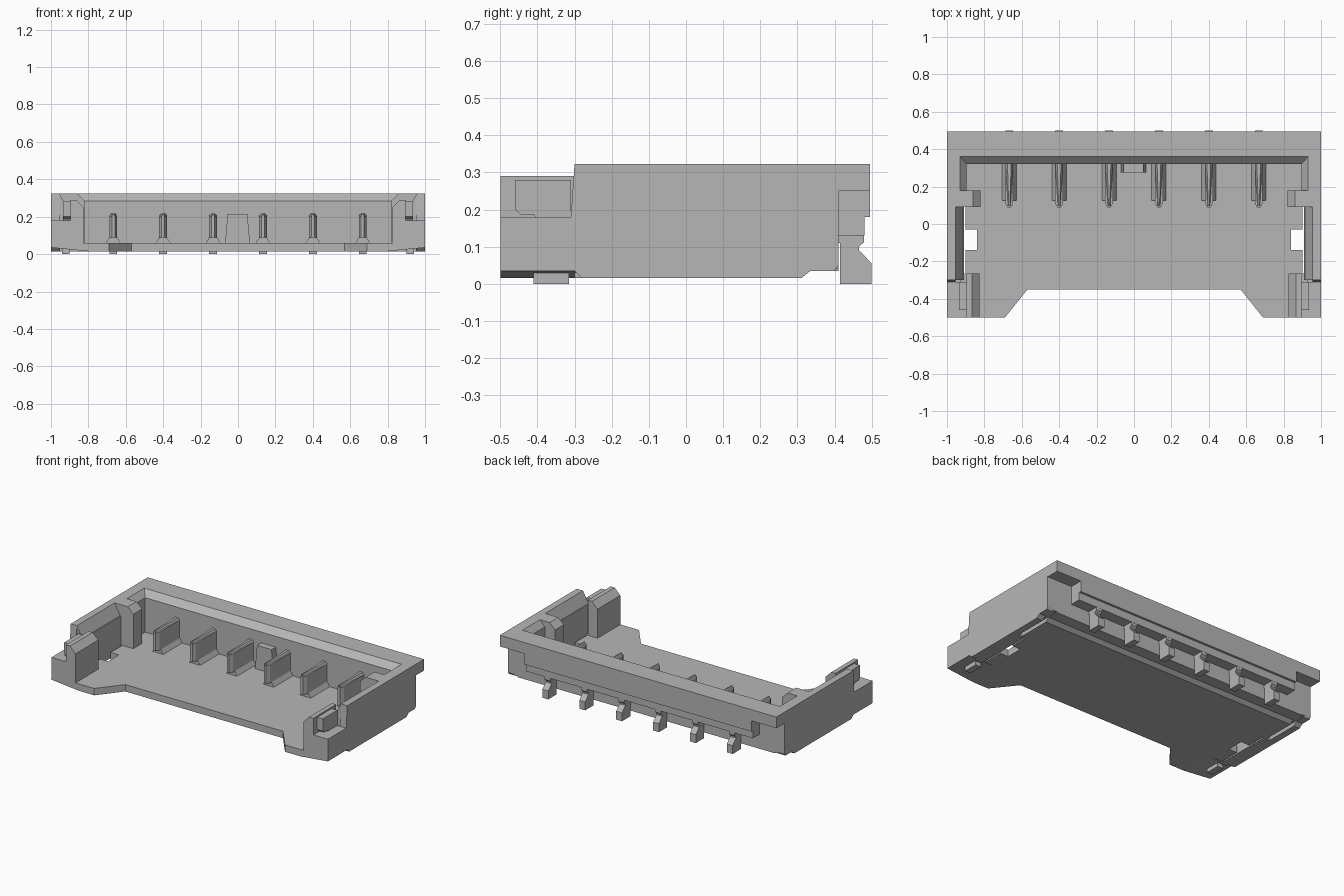
import bpy, bmesh

if "Cube" in bpy.data.objects:
    bpy.data.objects.remove(bpy.data.objects["Cube"], do_unlink=True)

GREY = (0.47, 0.47, 0.47, 1)
mat = bpy.data.materials.new("light grey")
mat.use_nodes = True
mat.diffuse_color = GREY
mat.node_tree.nodes["Principled BSDF"].inputs["Base Color"].default_value = GREY


def prism(name, axis, pts, lo, hi, mirror=False, adjust=None):
    """Extrude a 2D profile along an axis from lo to hi."""
    place = {"x": lambda a, b, c: (c, a, b),
             "y": lambda a, b, c: (a, c, b),
             "z": lambda a, b, c: (a, b, c)}[axis]
    bm = bmesh.new()
    ends = [[bm.verts.new(place(a, b, c)) for a, b in pts] for c in (lo, hi)]
    bm.faces.new(ends[0])
    bm.faces.new(ends[1])
    n = len(pts)
    for i in range(n):
        j = (i + 1) % n
        bm.faces.new((ends[0][i], ends[0][j], ends[1][j], ends[1][i]))
    if adjust:
        for v in bm.verts:
            adjust(v.co)
    bmesh.ops.recalc_face_normals(bm, faces=bm.faces)
    mesh = bpy.data.meshes.new(name)
    bm.to_mesh(mesh)
    bm.free()
    mesh.materials.append(mat)
    ob = bpy.data.objects.new(name, mesh)
    bpy.context.collection.objects.link(ob)
    if mirror:
        ob.modifiers.new("Mirror", "MIRROR").use_mirror_merge = False
    return ob


def box(name, x0, x1, y0, y1, z0, z1, mirror=False):
    return prism(name, "z", [(x0, y0), (x1, y0), (x1, y1), (x0, y1)], z0, z1, mirror)


def both_sides(half):
    """Close a half outline by reflecting it across x = 0."""
    return half + [(-x, y) for x, y in reversed(half)]


# Floor: upper plate with the front cut-out and the side openings
slot = [(0.90, -0.265), (0.90, -0.14), (0.84, -0.14),
        (0.84, -0.03), (0.90, -0.03), (0.90, 0.09)]
prism("floor_plate", "z", both_sides(
    [(0.57, -0.35), (0.69, -0.5), (1, -0.5), (1, -0.31), (0.93, -0.31),
     (0.93, -0.265)] + slot + [(0.93, 0.09), (0.93, 0.41)]), 0.035, 0.06)


# Floor: lower plate with a chamfered rear edge
def rear_chamfer(co):
    if co.z < 0.02 and co.y > 0.3:
        co.y = 0.31


prism("floor_underside", "z", both_sides(
    [(0.57, -0.35), (0.69, -0.5), (0.80, -0.5), (0.80, -0.28), (0.93, -0.28),
     (0.93, -0.265)] + slot + [(0.93, 0.09), (0.93, 0.335)]),
    0.015, 0.035, adjust=rear_chamfer)
prism("ear_underside_wedge", "y", [(0.80, 0.015), (1, 0.035), (0.80, 0.035)],
      -0.5, -0.28, True)

# Side walls: outer skin, then the sloped inner faces
prism("side_wall", "x",
      [(-0.28, 0.015), (0.31, 0.015), (0.335, 0.035), (0.40, 0.035),
       (0.41, 0.05), (0.41, 0.323), (-0.30, 0.323), (-0.31, 0.18),
       (-0.31, 0.035), (-0.30, 0.035)], 0.955, 1, True)
prism("side_wall_lip", "y", [(0.91, 0.015), (0.955, 0.015), (0.955, 0.323),
                             (0.915, 0.25), (0.91, 0.25)], -0.30, 0.09, True)
prism("side_wall_rear", "y", [(0.895, 0.04), (0.955, 0.04), (0.955, 0.323),
                              (0.93, 0.323), (0.895, 0.285)], 0.09, 0.41, True)
prism("guide_post", "y", [(0.82, 0.05), (0.93, 0.05), (0.93, 0.323),
                          (0.86, 0.323), (0.82, 0.285)], 0.09, 0.18, True)

# Front ears with inner posts and metal fittings
box("ear", 0.83, 1, -0.5, -0.31, 0.05, 0.18, True)
prism("ear_post", "y", [(0.825, 0.05), (0.895, 0.05), (0.895, 0.29),
                        (0.865, 0.29), (0.825, 0.25)], -0.5, -0.265, True)
prism("fitting_blade", "x",
      [(-0.46, 0.28), (-0.46, 0.20), (-0.445, 0.187), (-0.41, 0.187),
       (-0.40, 0.17), (-0.31, 0.17), (-0.31, 0.28)], 0.89, 0.935, True)
box("fitting_foot", 0.90, 0.94, -0.41, -0.315, 0, 0.05, True)

# Back wall, overhanging rim and stepped ledge below it
prism("back_wall", "x", [(0.32, 0.04), (0.40, 0.036), (0.41, 0.05), (0.41, 0.323),
                         (0.36, 0.323), (0.32, 0.285)], -0.955, 0.955)
box("back_rim", -1, 1, 0.41, 0.495, 0.25, 0.323)
prism("back_ledge", "x", [(0.41, 0.13), (0.48, 0.13), (0.48, 0.18),
                          (0.495, 0.18), (0.495, 0.25), (0.41, 0.25)], -0.82, 0.82)
prism("key_rib", "y", [(-0.07, 0.05), (0.065, 0.05), (0.05, 0.215), (-0.055, 0.215)],
      0.275, 0.33)

# Contacts: blade, plastic base and solder leg
for i in range(6):
    x = (i - 2.5) * 0.2667

    def taper(co, x=x):
        if co.y < 0.10:
            co.x = x + (co.x - x) * 0.3

    prism(f"contact_blade_{i + 1}", "z",
          [(x - 0.021, 0.325), (x - 0.021, 0.11), (x - 0.008, 0.088),
           (x + 0.008, 0.088), (x + 0.021, 0.11), (x + 0.021, 0.325)], 0.088, 0.205)
    prism(f"contact_top_{i + 1}", "y",
          [(x - 0.021, 0.205), (x + 0.021, 0.205), (x + 0.01, 0.218), (x - 0.01, 0.218)],
          0.095, 0.325, adjust=taper)
    prism(f"contact_base_{i + 1}", "y",
          [(x - 0.042, 0.055), (x + 0.042, 0.055), (x + 0.02, 0.09), (x - 0.02, 0.09)],
          0.125, 0.33)
    prism(f"solder_leg_{i + 1}", "x",
          [(0.40, 0.18), (0.40, 0.11), (0.415, 0.11), (0.415, 0), (0.50, 0),
           (0.50, 0.055), (0.466, 0.09), (0.466, 0.10), (0.479, 0.112),
           (0.479, 0.18)], x - 0.021, x + 0.021)
